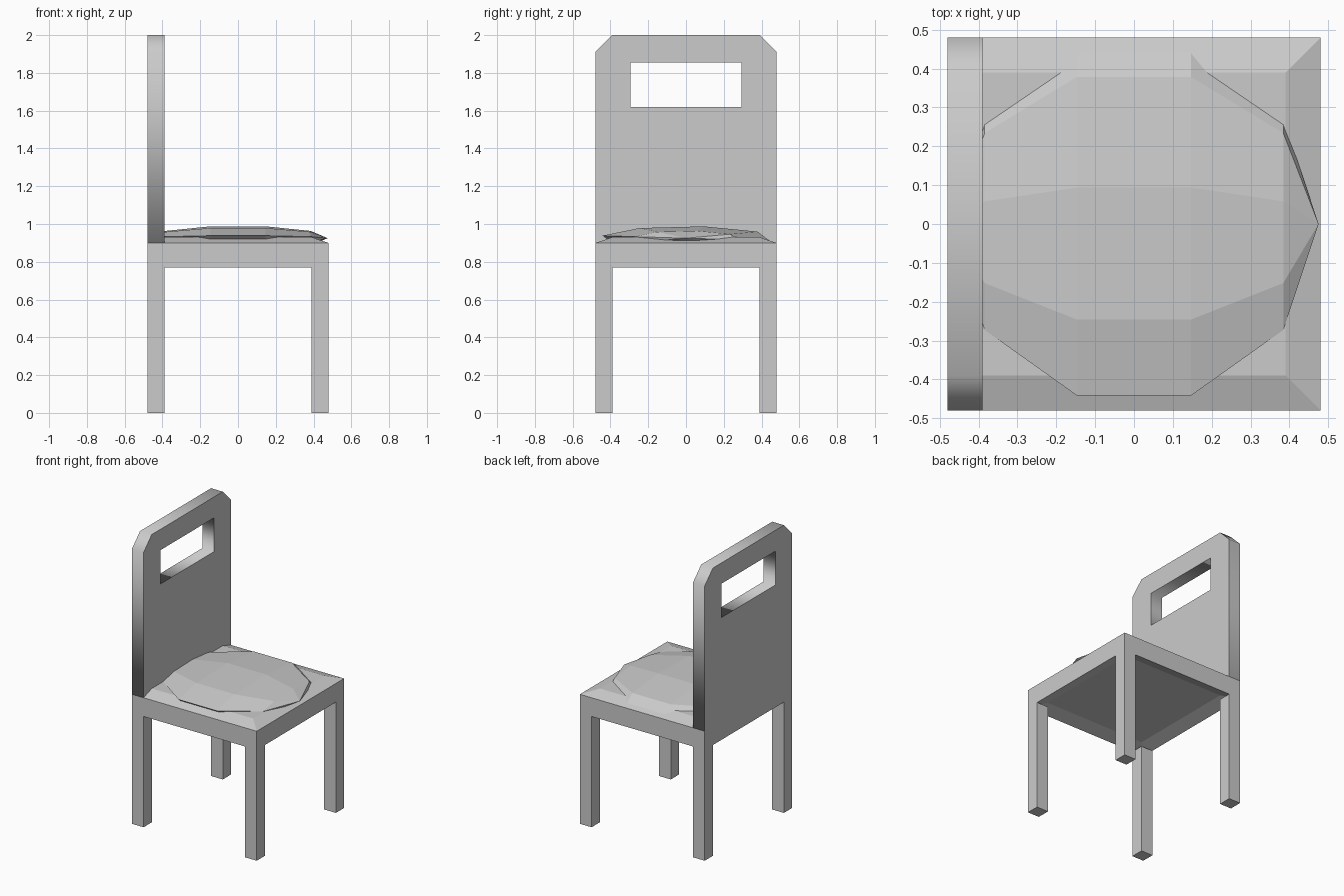
import bpy
import math

if "Cube" in bpy.data.objects:
    bpy.data.objects.remove(bpy.data.objects["Cube"])

W = 0.48       # half width of the chair
I = 0.39       # inner face of legs and back
APRON = 0.77   # underside of the seat frame
SEAT = 0.90    # top edge of the seat frame


def mesh_object(name, verts, faces):
    mesh = bpy.data.meshes.new(name)
    mesh.from_pydata(verts, [], faces)
    obj = bpy.data.objects.new(name, mesh)
    bpy.context.collection.objects.link(obj)
    return obj


def lofted(name, rings):
    """Closed solid through rectangles given as (x0, x1, y0, y1, z)."""
    verts, faces = [], []
    for x0, x1, y0, y1, z in rings:
        verts += [(x0, y0, z), (x1, y0, z), (x1, y1, z), (x0, y1, z)]
    for r in range(len(rings) - 1):
        for k in range(4):
            a, b = r * 4 + k, r * 4 + (k + 1) % 4
            faces.append((a, b, b + 4, a + 4))
    n = len(verts)
    faces += [(3, 2, 1, 0), (n - 4, n - 3, n - 2, n - 1)]
    return mesh_object(name, verts, faces)


# Four square legs
for sx, end in ((-1, "back"), (1, "front")):
    for sy, side in ((-1, "right"), (1, "left")):
        xs, ys = sorted((sx * I, sx * W)), sorted((sy * I, sy * W))
        lofted(f"{end}_{side}_leg", [(*xs, *ys, 0), (*xs, *ys, APRON)])

# Seat frame: shallow hollow underneath, sloped border on top
lofted("seat", [
    (-I, I, -I, I, APRON + 0.03),
    (-W, W, -W, W, APRON),
    (-W, W, -W, W, SEAT),
    (-I, I, -I, I, SEAT + 0.03),
])

# Backrest: profile with clipped corners and a hand slot
curve = bpy.data.curves.new("backrest", 'CURVE')
curve.dimensions = '2D'
curve.fill_mode = 'BOTH'
curve.extrude = (W - I) / 2
outline = [(-W, SEAT), (W, SEAT), (W, 1.91), (I, 2), (-I, 2), (-W, 1.91)]
slot = [(-0.295, 1.62), (-0.295, 1.855), (0.295, 1.855), (0.295, 1.62)]
for pts in (outline, slot):
    spline = curve.splines.new('POLY')
    spline.points.add(len(pts) - 1)
    for p, (u, v) in zip(spline.points, pts):
        p.co = (u, v, 0, 1)
    spline.use_cyclic_u = True
back = bpy.data.objects.new("backrest", curve)
back.location.x = -(W + I) / 2
back.rotation_euler = (math.pi / 2, 0, math.pi / 2)
bpy.context.collection.objects.link(back)
bpy.context.view_layer.objects.active = back
back.select_set(True)
bpy.ops.object.convert(target='MESH')

# Faceted cushion: flattened sphere with its poles along x
R, H, SEG, RINGS, ZC = 0.475, 0.067, 8, 5, 0.925
verts, faces = [(R, 0, ZC), (-R, 0, ZC)], []
for i in range(1, RINGS):
    t = math.pi * i / RINGS
    for j in range(SEG):
        a = math.radians(12) + 2 * math.pi * j / SEG
        r = math.sin(t)
        verts.append((R * math.cos(t), R * r * math.sin(a), ZC + H * r * math.cos(a)))
for j in range(SEG):
    k = (j + 1) % SEG
    faces.append((0, 2 + k, 2 + j))
    for i in range(RINGS - 2):
        b = 2 + i * SEG
        faces.append((b + j, b + k, b + SEG + k, b + SEG + j))
    b = 2 + (RINGS - 2) * SEG
    faces.append((1, b + j, b + k))
mesh_object("cushion", verts, faces)
